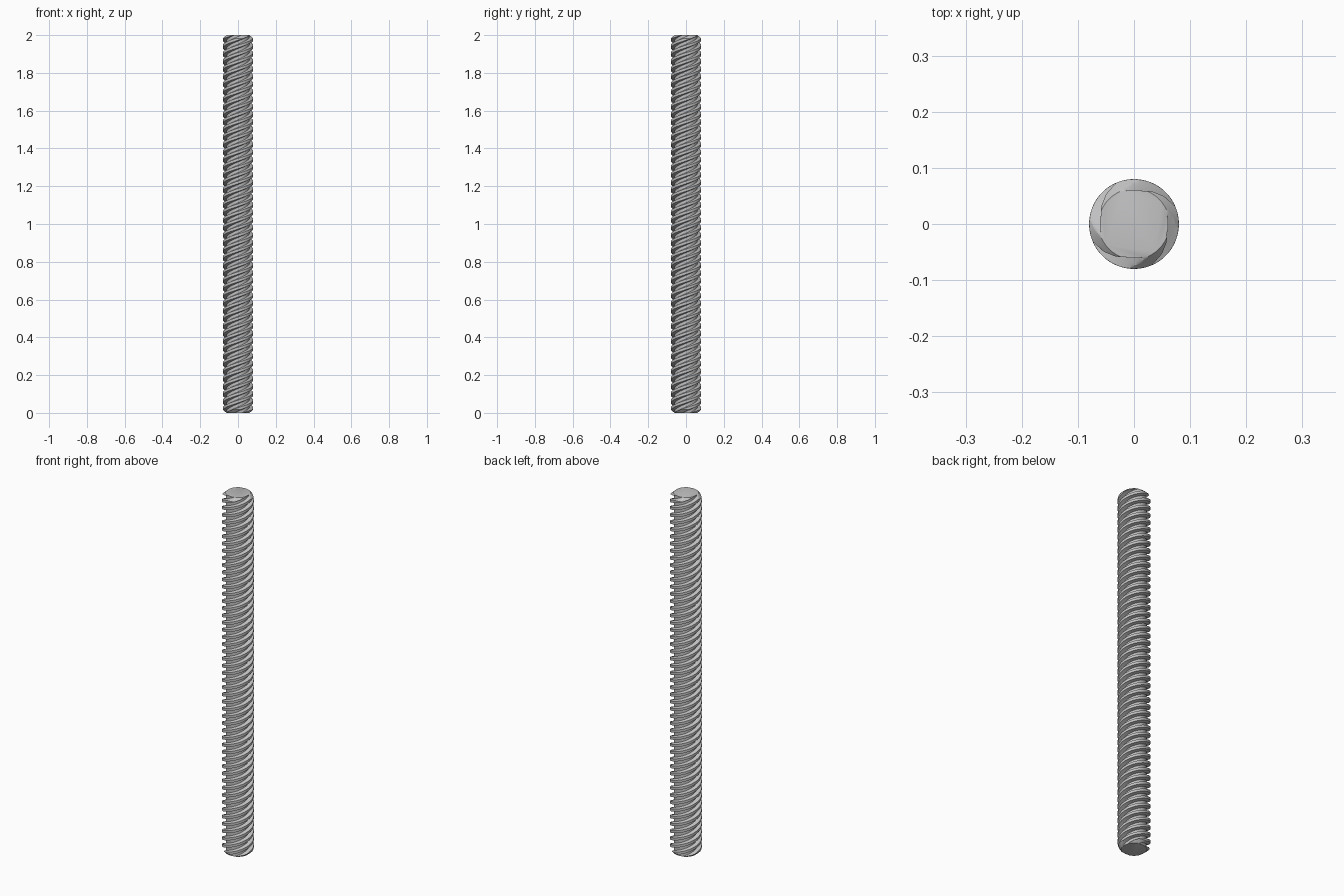
import bpy
import bmesh
import math

cube = bpy.data.objects.get("Cube")
if cube:
    bpy.data.objects.remove(cube, do_unlink=True)

LENGTH, LEAD, STARTS = 2.0, 0.16, 4
CREST, ROOT, END = 0.08, 0.061, 0.063
CHAMFER = CREST - END

steel = bpy.data.materials.new("steel grey")
steel.use_nodes = True
colour = (0.53, 0.53, 0.54, 1)
steel.diffuse_color = colour
steel.node_tree.nodes["Principled BSDF"].inputs["Base Color"].default_value = colour


def thread_section():
    """Trapezoidal four-start cross-section as (angle, radius) pairs."""
    corners = [(-18, ROOT, 4), (18, ROOT, 3), (29, CREST, 4), (61, CREST, 3), (72, ROOT, 0)]
    points = []
    for start in range(STARTS):
        for (a, r, steps), (b, s, _) in zip(corners, corners[1:]):
            for k in range(steps):
                t = k / steps
                angle = start * 360 / STARTS + a + (b - a) * t
                points.append((math.radians(angle), r + (s - r) * t))
    return points


def row_heights():
    """Fine rows in the chamfered ends, regular rows between them."""
    fine, rows = 10, 490
    low = [CHAMFER * k / fine for k in range(fine)]
    span = LENGTH - 2 * CHAMFER
    middle = [CHAMFER + span * k / rows for k in range(rows + 1)]
    return low + middle + [LENGTH - z for z in reversed(low)]


# Threaded rod: section swept up a right-hand helix, trimmed by end chamfers
bm = bmesh.new()
section = thread_section()
rings = []
for z in row_heights():
    limit = END + min(z, LENGTH - z, CHAMFER)
    twist = math.tau * z / LEAD
    rings.append([bm.verts.new((min(r, limit) * math.cos(a + twist),
                                min(r, limit) * math.sin(a + twist), z))
                  for a, r in section])

count = len(section)
for low, high in zip(rings, rings[1:]):
    for j in range(count):
        n = (j + 1) % count
        bm.faces.new((low[j], low[n], high[j]))
        bm.faces.new((low[n], high[n], high[j]))

# Flat end caps
bm.faces.new(list(reversed(rings[0])))
bm.faces.new(rings[-1])

mesh = bpy.data.meshes.new("threaded_rod")
bm.to_mesh(mesh)
bm.free()
mesh.materials.append(steel)
rod = bpy.data.objects.new("threaded_rod", mesh)
bpy.context.collection.objects.link(rod)

bpy.ops.object.select_all(action="DESELECT")
rod.select_set(True)
bpy.context.view_layer.objects.active = rod
bpy.ops.object.shade_smooth_by_angle(angle=math.radians(30))
